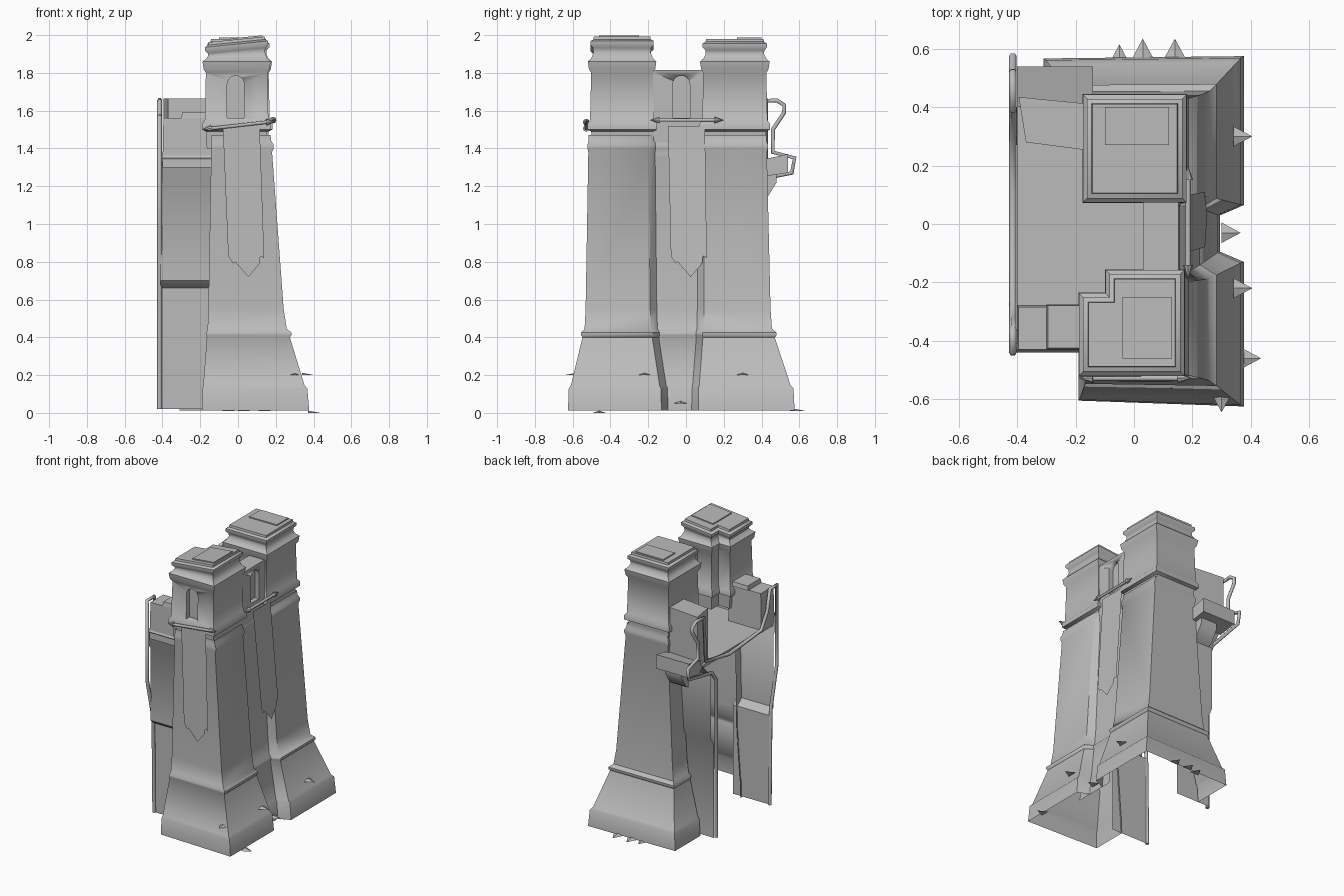
import bpy, bmesh, math
from mathutils import Vector

cube = bpy.data.objects.get("Cube")
if cube:
    bpy.data.objects.remove(cube, do_unlink=True)

stone = bpy.data.materials.new("grey_stone")
stone.use_nodes = True
GREY = (0.5, 0.5, 0.5, 1)
stone.diffuse_color = GREY
stone.node_tree.nodes["Principled BSDF"].inputs["Base Color"].default_value = GREY


def make(name, verts, faces, smooth=True):
    mesh = bpy.data.meshes.new(name)
    mesh.from_pydata([Vector(v) for v in verts], [], faces)
    bm = bmesh.new()
    bm.from_mesh(mesh)
    bmesh.ops.recalc_face_normals(bm, faces=bm.faces)
    bm.to_mesh(mesh)
    bm.free()
    ob = bpy.data.objects.new(name, mesh)
    bpy.context.collection.objects.link(ob)
    mesh.materials.append(stone)
    if smooth:
        bpy.ops.object.select_all(action='DESELECT')
        ob.select_set(True)
        bpy.context.view_layer.objects.active = ob
        bpy.ops.object.shade_smooth_by_angle(angle=math.radians(45))
    return ob


def loft(name, rings, closed=True):
    """Skin equal-length rings; closed lofts get both end caps."""
    n = len(rings[0])
    faces = []
    for k in range(len(rings) - 1):
        for i in range(n if closed else n - 1):
            j = (i + 1) % n
            faces.append((k * n + i, k * n + j, (k + 1) * n + j, (k + 1) * n + i))
    if closed:
        faces.append(tuple(range(n)))
        faces.append(tuple((len(rings) - 1) * n + i for i in range(n)))
    return make(name, [p for r in rings for p in r], faces)


def rect(x0, x1, y0, y1, z):
    return [(x0, y0, z), (x1, y0, z), (x1, y1, z), (x0, y1, z)]


def box(name, x0, x1, y0, y1, z0, z1, inset=0):
    return loft(name, [rect(x0, x1, y0, y1, z0),
                       rect(x0 + inset, x1 - inset, y0 + inset, y1 - inset, z1)])


def prism_x(name, outline, x0, x1):
    """Extrude a (y, z) outline along x."""
    return loft(name, [[(x, y, z) for y, z in outline] for x in (x0, x1)])


def tube(name, points, radius):
    curve = bpy.data.curves.new(name, 'CURVE')
    curve.dimensions = '3D'
    curve.bevel_depth = radius
    curve.bevel_resolution = 1
    curve.use_fill_caps = True
    s = curve.splines.new('POLY')
    s.points.add(len(points) - 1)
    for p, co in zip(s.points, points):
        p.co = (*co, 1)
    ob = bpy.data.objects.new(name, curve)
    bpy.context.collection.objects.link(ob)
    curve.materials.append(stone)


# Flared tower profile: height, flare across x, flare across y
FLARE = [(.012, 1, 1), (.13, .95, .96), (.145, .88, .86), (.4, .5, .3), (.41, .54, .36),
         (.425, .54, .36), (.445, .42, .2), (.55, .34, .15), (1.38, .04, .02),
         (1.4, .08, .06), (1.42, .08, .06), (1.44, .02, 0), (1.47, 0, 0)]
# Upper tower profile: height, outward offset
CROWN = [(1.4, -.005), (1.49, 0), (1.5, .02), (1.53, .02), (1.55, .006), (1.8, 0),
         (1.82, .012), (1.86, .018), (1.875, 0), (1.9, -.012), (1.92, -.01),
         (1.935, .004), (1.955, .004), (1.965, -.012), (1.98, -.014)]


def tower_body(name, left, outer, inner, stop, d_left, d_outer, d_inner, skew):
    """Open shell whose inner side slants into the recess between the towers."""
    rings = []
    for z, fx, fy in FLARE:
        xl, xr = left - d_left * fx, .172 + .205 * fx
        yo, yi = outer + d_outer * fy, inner + d_inner * fy
        slant = .035 if inner < 0 else -.035
        rings.append([(xl, stop, z), (xl, yo + skew * fy, z), (xr, yo, z),
                      (xr, yi, z), (.145 + .15 * fx, yi + slant, z)])
    return loft(name, rings, closed=False)


tower_body("front_tower_body", -.14, -.515, -.2, -.35, .05, -.11, .07, .02)
tower_body("back_tower_body", -.15, .425, .1, .28, .16, .15, -.035, -.008)


# Front tower top: notched at its rear inner corner, with a leaning cap
def lean(x, z):
    return z + .1 * (x - .02) * min(1, max(0, (z - 1.87) / .05))


def notched(x0, x1, y0, y1, o, z):
    plan = [(x0 - o, y0 - o), (x1 + o, y0 - o), (x1 + o, y1 + o), (x0 + .09 - o, y1 + o),
            (x0 + .09 - o, y1 - .08 + o), (x0 - o, y1 - .08 + o)]
    return [(x, y, lean(x, z)) for x, y in plan]


front_top = loft("front_tower_top",
                 [notched(-.17, .155, -.502, -.175, o, z) for z, o in CROWN])
loft("front_tower_cap", [[(x, y, lean(x, z)) for x, y, _ in rect(-.04, .13, -.46, -.25, 0)]
                         for z in (1.97, 1.988)])

# Back tower top
loft("back_tower_top", [rect(-.157 - o, .162 + o, .092 - o, .425 + o, z) for z, o in CROWN])
box("back_tower_cap", -.1, .12, .27, .4, 1.97, 1.988)

# Recessed wall between the towers
loft("centre_wall", [[(.145 + .15 * fx, -.2, z), (.145 + .15 * fx, .1, z)]
                     for z, fx, fy in FLARE], closed=False)
centre_top = box("centre_wall_top", .03, .152, -.2, .1, 1.3, 1.815)


def niche(target, name, centre, direction):
    """Cut an arched niche through the x or y face of a part."""
    arch = [(-.045, 1.56), (.045, 1.56)]
    arch += [(.045 * math.cos(a * math.pi / 8), 1.74 + .045 * math.sin(a * math.pi / 8))
             for a in range(9)]
    if direction == 'x':
        rings = [[(d, centre + u, z) for u, z in arch] for d in (.12, .3)]
    else:
        rings = [[(centre + u, d, z) for u, z in arch] for d in (-.6, -.47)]
    cutter = loft(name, rings)
    cutter.hide_render = True
    cutter.hide_set(True)
    cutter.display_type = 'WIRE'
    mod = target.modifiers.new("niche", 'BOOLEAN')
    mod.object = cutter
    mod.solver = 'EXACT'


niche(front_top, "front_niche_cutter", -.012, 'y')
niche(centre_top, "side_niche_cutter", -.025, 'x')

# Hanging banners with pointed, notched ends
BANNER = [(-.1, 1.52), (.095, 1.52), (.105, .82), (.085, .83), (.08, .79), (.02, .72),
          (-.05, .8), (-.06, .79), (-.085, .83)]


def banner(name, place):
    make(name, [place(u, z) for u, z in BANNER], [tuple(range(len(BANNER)))], smooth=False)


banner("front_banner", lambda u, z: (u + .02 + .02 * (1.5 - z), -.53 - .015 * (1.5 - z), z))
banner("side_banner", lambda u, z: (.187 + .08 * (1.52 - z), u + .005, z))


def rod(name, a, b):
    a, b = Vector(a), Vector(b)
    d = (b - a).normalized()
    tube(name, [a, b], .01)
    for end, s, tag in ((a, -1, "start"), (b, 1, "end")):
        bpy.ops.mesh.primitive_cone_add(vertices=8, radius1=.018, depth=.05,
                                        location=end + d * s * .015)
        ob = bpy.context.object
        ob.name = name + "_finial_" + tag
        ob.rotation_euler = (d * s).to_track_quat('Z', 'Y').to_euler()
        ob.data.materials.append(stone)


rod("front_banner_rod", (-.15, -.528, 1.505), (.16, -.528, 1.54))
rod("side_banner_rod", (.185, -.15, 1.55), (.185, .16, 1.55))

# Passage walls under the walkway
loft("front_passage_wall", [[(-.41, y, z), (-.12, y, z)] for y, z in
     ((-.36, .02), (-.36, .66), (-.39, .68), (-.41, .7), (-.41, 1.22), (-.425, 1.24),
      (-.425, 1.33), (-.44, 1.35), (-.43, 1.37))], closed=False)
loft("back_passage_wall", [[(-.41, y, z), (-.14, y, z)] for y, z in
     ((.27, .02), (.27, .7), (.3, .74), (.3, 1.2), (.4, 1.3))], closed=False)

# Walkway deck, parapets and projecting ledge
box("walkway_deck", -.4, .08, -.42, .42, 1.28, 1.3)
box("front_parapet", -.4, -.14, -.435, -.28, 1.3, 1.56, .005)
box("front_parapet_cap", -.3, -.17, -.43, -.275, 1.56, 1.59, .005)
loft("back_parapet", [[(-.37, .28, z), (-.14, .25, z), (-.14, .41, z), (-.395, .435, z)]
                      for z in (1.3, 1.665)])
prism_x("side_ledge", [(.4, 1.25), (.54, 1.27), (.54, 1.37), (.4, 1.34)], -.4, -.14)
prism_x("ledge_bracket", [(.4, 1.12), (.43, 1.14), (.48, 1.22), (.48, 1.27), (.4, 1.27)],
        -.3, -.17)

# Thin rim following the cut end of the walkway
RIM = [(.25, .02), (.25, 1.15), (.3, 1.22), (.56, 1.27), (.575, 1.35), (.46, 1.38),
       (.46, 1.5), (.52, 1.59), (.52, 1.63), (.48, 1.655), (.39, 1.65), (.37, 1.33),
       (.1, 1.28), (-.26, 1.31), (-.33, 1.42), (-.36, 1.57), (-.44, 1.57), (-.44, 1.0),
       (-.37, .7), (-.36, .02)]
tube("walkway_rim", [(-.415, y, z) for y, z in RIM], .013)

# Broken stone shards around the foot: position and heading
SHARDS = [(.37, -.46, 0, 0), (.34, -.22, .2, 0), (.34, .3, .2, 0), (.3, -.03, .05, 0),
          (.3, -.58, .2, -90), (.03, .57, .01, 90), (.14, .57, .01, 90), (-.05, .55, .01, 90)]
for k, (x, y, z, turn) in enumerate(SHARDS):
    a = math.radians(turn)
    out, side = Vector((math.cos(a), math.sin(a), 0)), Vector((-math.sin(a), math.cos(a), 0))
    c = Vector((x, y, z))
    make(f"shard_{k + 1}", [c - side * .035, c + side * .035, c + out * .065,
                            c + Vector((0, 0, .012))],
         [(0, 1, 2), (0, 2, 3), (1, 3, 2), (0, 3, 1)], smooth=False)
